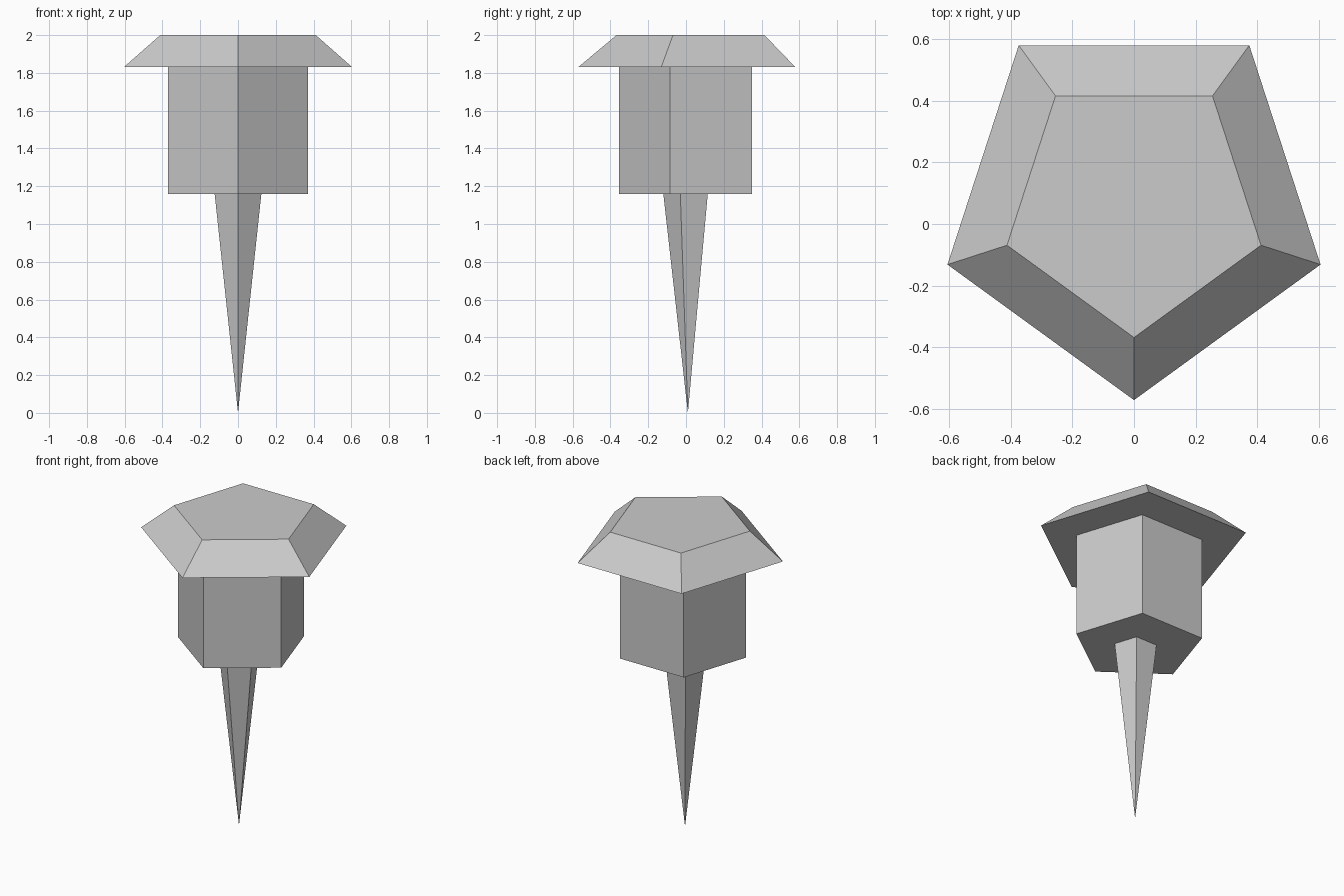
import bpy
import bmesh
from math import radians, sin, cos

SIDES = 5

cube = bpy.data.objects.get("Cube")
if cube:
    bpy.data.objects.remove(cube, do_unlink=True)

# One plain grey for every part
grey = bpy.data.materials.new("plain_grey")
grey.use_nodes = True
colour = (0.6, 0.6, 0.6, 1.0)
grey.diffuse_color = colour
grey.node_tree.nodes["Principled BSDF"].inputs["Base Color"].default_value = colour


def frustum(name, y, z_low, z_high, r_low, r_high):
    """Five-sided frustum with one corner pointing forward; zero radius gives a tip."""
    bm = bmesh.new()

    def ring(r, z):
        if r == 0:
            return [bm.verts.new((0, y, z))]
        angles = [radians(-90 + 360 * i / SIDES) for i in range(SIDES)]
        return [bm.verts.new((r * cos(a), y + r * sin(a), z)) for a in angles]

    low, high = ring(r_low, z_low), ring(r_high, z_high)
    for i in range(SIDES):
        j = (i + 1) % SIDES
        if len(low) == 1:
            bm.faces.new((low[0], high[j], high[i]))
        else:
            bm.faces.new((low[i], low[j], high[j], high[i]))
    if len(low) > 1:
        bm.faces.new(low[::-1])
    bm.faces.new(high)

    mesh = bpy.data.meshes.new(name)
    bm.to_mesh(mesh)
    bm.free()
    mesh.materials.append(grey)
    obj = bpy.data.objects.new(name, mesh)
    bpy.context.collection.objects.link(obj)
    return obj


# Ground spike, straight body, sloping cap
frustum("spike", 0.01, 0.0, 1.16, 0.0, 0.13)
frustum("body", 0.035, 1.16, 1.83, 0.39, 0.39)
frustum("cap", 0.065, 1.83, 2.0, 0.636, 0.433)
